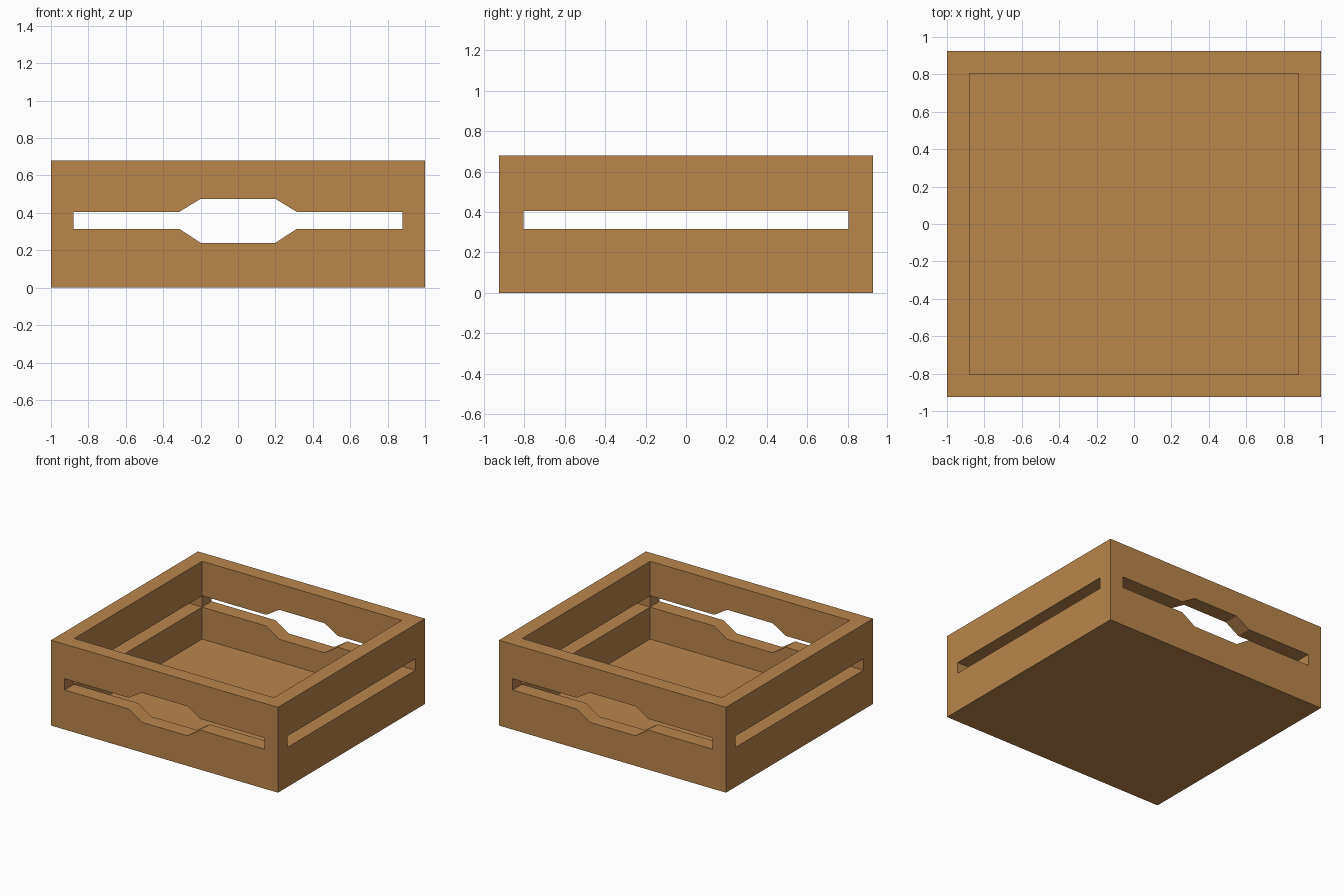
import bpy
import bmesh

if "Cube" in bpy.data.objects:
    bpy.data.objects.remove(bpy.data.objects["Cube"])

X, Y, H = 1.0, 0.925, 0.68      # outer half sizes and height
WALL, FLOOR = 0.12, 0.06
SLOT_LOW, SLOT_HIGH = 0.315, 0.405

wood = bpy.data.materials.new("warm wood")
wood.diffuse_color = (0.497, 0.238, 0.072, 1)
wood.use_nodes = True
wood.node_tree.nodes["Principled BSDF"].inputs["Base Color"].default_value = wood.diffuse_color


def prism(name, profile, start, direction):
    """Extrude a closed profile of 3D points along a direction."""
    bm = bmesh.new()
    face = bm.faces.new([bm.verts.new(p) for p in profile])
    ext = bmesh.ops.extrude_face_region(bm, geom=[face], use_keep_orig=True)
    verts = [v for v in ext["geom"] if isinstance(v, bmesh.types.BMVert)]
    bmesh.ops.translate(bm, verts=verts, vec=direction)
    bmesh.ops.translate(bm, verts=bm.verts[:], vec=start)
    bmesh.ops.recalc_face_normals(bm, faces=bm.faces[:])
    mesh = bpy.data.meshes.new(name)
    bm.to_mesh(mesh)
    bm.free()
    mesh.materials.append(wood)
    obj = bpy.data.objects.new(name, mesh)
    bpy.context.collection.objects.link(obj)
    return obj


def rectangle(x, y):
    return [(-x, -y, 0), (x, -y, 0), (x, y, 0), (-x, y, 0)]


# Solid tray block
tray = prism("tray", rectangle(X, Y), (0, 0, 0), (0, 0, H))

# Open cavity above the floor
ix, iy = X - WALL, Y - WALL
cavity = prism("cavity_cutter", rectangle(ix, iy), (0, 0, FLOOR), (0, 0, 1))

# Front and back slot, widened into a hand hole in the middle
lower = [(-ix, SLOT_LOW), (-0.315, SLOT_LOW), (-0.2, 0.24),
         (0.2, 0.24), (0.315, SLOT_LOW), (ix, SLOT_LOW)]
upper = [(ix, SLOT_HIGH), (0.315, SLOT_HIGH), (0.2, 0.475),
         (-0.2, 0.475), (-0.315, SLOT_HIGH), (-ix, SLOT_HIGH)]
handle_slot = prism("handle_slot_cutter", [(x, 0, z) for x, z in lower + upper],
                    (0, -1.2, 0), (0, 2.4, 0))

# Straight slot through both side walls
side = [(0, -iy, SLOT_LOW), (0, iy, SLOT_LOW), (0, iy, SLOT_HIGH), (0, -iy, SLOT_HIGH)]
side_slot = prism("side_slot_cutter", side, (-1.2, 0, 0), (2.4, 0, 0))

for cutter in (cavity, handle_slot, side_slot):
    mod = tray.modifiers.new(cutter.name, "BOOLEAN")
    mod.operation = "DIFFERENCE"
    mod.solver = "EXACT"
    mod.object = cutter
    cutter.hide_render = True
    cutter.hide_viewport = True
